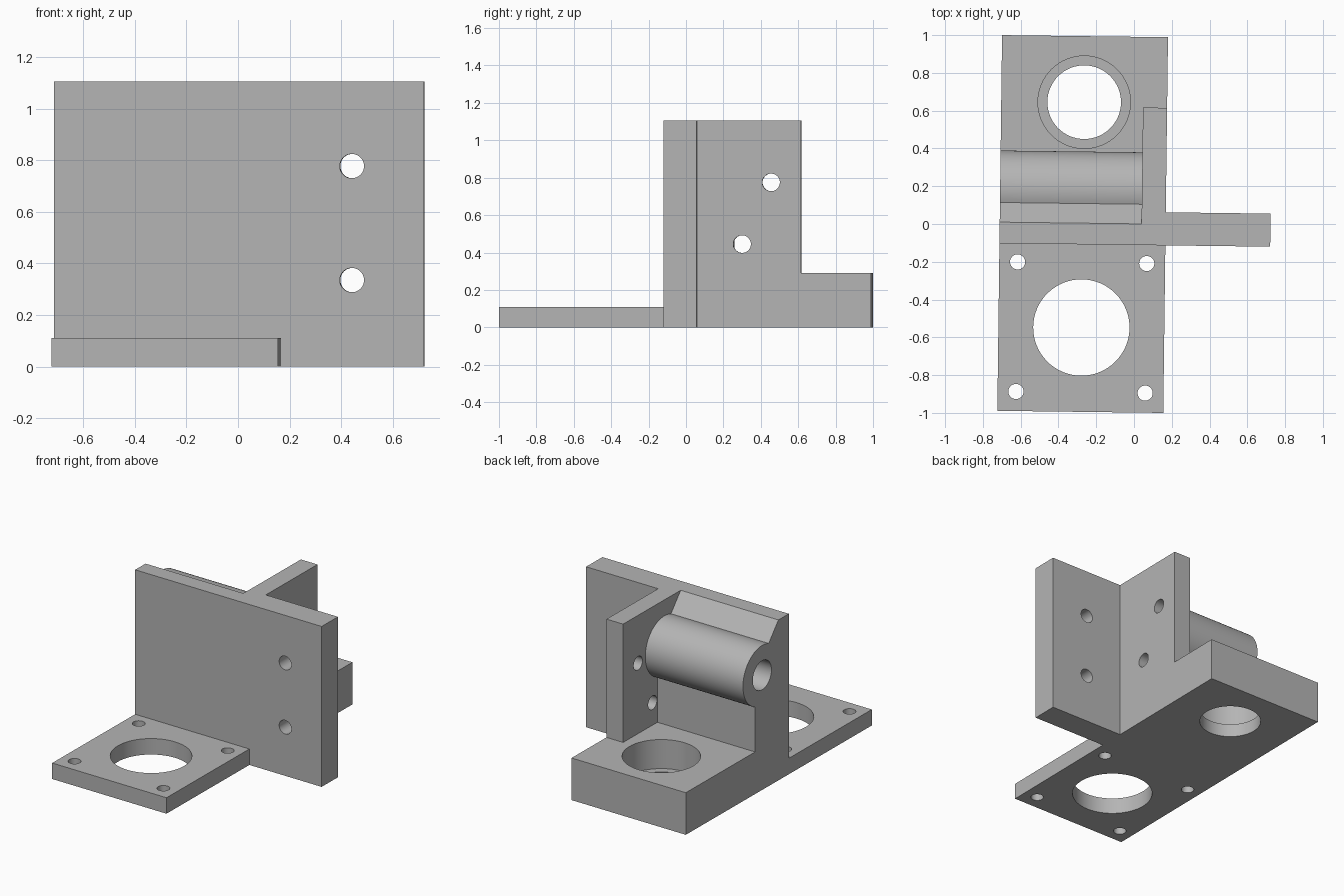
import bpy, bmesh, math
from mathutils import Matrix

if "Cube" in bpy.data.objects:
    bpy.data.objects.remove(bpy.data.objects["Cube"])

grey = bpy.data.materials.new("light_grey")
grey.diffuse_color = (0.46, 0.46, 0.46, 1)
grey.use_nodes = True
grey.node_tree.nodes["Principled BSDF"].inputs["Base Color"].default_value = grey.diffuse_color

# Main dimensions
LEFT, WALL_IN, WALL_OUT, RIGHT = -0.711, 0.04, 0.1675, 0.7225
FRONT, BACK = -0.998, 0.991
PLATE_F, PLATE_B = -0.111, 0.001
THIN, THICK, TOP = 0.11, 0.29, 1.105


def make(name, bm):
    bmesh.ops.recalc_face_normals(bm, faces=bm.faces)
    mesh = bpy.data.meshes.new(name)
    bm.to_mesh(mesh)
    bm.free()
    mesh.materials.append(grey)
    ob = bpy.data.objects.new(name, mesh)
    bpy.context.collection.objects.link(ob)
    return ob


def extrude_x(name, profile, x0, x1):
    """Side profile of (y, z) points extruded along x."""
    bm = bmesh.new()
    face = bm.faces.new([bm.verts.new((x0, y, z)) for y, z in profile])
    ext = bmesh.ops.extrude_face_region(bm, geom=[face])
    verts = [v for v in ext["geom"] if isinstance(v, bmesh.types.BMVert)]
    bmesh.ops.translate(bm, verts=verts, vec=(x1 - x0, 0, 0))
    return make(name, bm)


def rod(name, centre, radius, length, axis):
    bm = bmesh.new()
    bmesh.ops.create_cone(bm, cap_ends=True, segments=64, radius1=radius,
                          radius2=radius, depth=length)
    turn = {"X": Matrix.Rotation(math.pi / 2, 4, "Y"),
            "Y": Matrix.Rotation(math.pi / 2, 4, "X"),
            "Z": Matrix.Identity(4)}[axis]
    bm.transform(Matrix.Translation(centre) @ turn)
    return make(name, bm)


def combine(target, tool, operation):
    mod = target.modifiers.new("join", "BOOLEAN")
    mod.operation, mod.solver, mod.object = operation, "EXACT", tool
    bpy.context.view_layer.objects.active = target
    bpy.ops.object.modifier_apply(modifier=mod.name)
    bpy.data.objects.remove(tool, do_unlink=True)


# Left section: base, upright, and round pivot barrel on its web
cy, cz, r = 0.175, 0.79, 0.205
a0, a1 = math.radians(110), math.radians(-68.6)
arc = [(cy + r * math.cos(a0 + (a1 - a0) * i / 40),
        cz + r * math.sin(a0 + (a1 - a0) * i / 40)) for i in range(41)]
front_foot = [(FRONT, 0), (FRONT, THIN), (PLATE_F, THIN), (PLATE_F, TOP)]
back_foot = [(BACK, THICK), (BACK, 0)]
bracket = extrude_x("mounting_bracket",
                    front_foot + [(PLATE_B, TOP)] + arc + [(arc[-1][0], THICK)] + back_foot,
                    LEFT, 0.1)

# Side wall section and right half of the upright plate
wall = extrude_x("side_wall", front_foot + [(0.617, TOP), (0.617, THICK)] + back_foot,
                 WALL_IN, WALL_OUT)
combine(bracket, wall, "UNION")
wing = extrude_x("upright_wing", [(PLATE_F, 0), (PLATE_F, TOP), (0.064, TOP), (0.064, 0)],
                 0.1, RIGHT)
combine(bracket, wing, "UNION")

# Holes: (centre, radius, length, axis)
cx = (LEFT + WALL_OUT) / 2
holes = [((cx, 0.6415, 0.1), 0.195, 0.6, "Z"),            # base through hole
         ((cx, 0.6415, 0.29), 0.245, 0.4, "Z"),           # base counterbore
         ((cx, -0.5515, 0.05), 0.255, 0.4, "Z"),          # motor opening
         ((WALL_IN - 0.5, cy, cz), 0.1, 1.0, "X")]        # blind barrel bore
holes += [((cx + sx * 0.342, -0.5515 + sy * 0.343, 0.05), 0.04, 0.4, "Z")
          for sx in (-1, 1) for sy in (-1, 1)]
holes += [((0.443, 0, z), 0.047, 0.5, "Y") for z in (0.335, 0.777)]
holes += [((0.104, y, z), 0.047, 0.3, "X") for y, z in ((0.457, 0.775), (0.302, 0.445))]
for spec in holes:
    combine(bracket, rod("hole_cutter", *spec), "DIFFERENCE")

# Slight turn of the whole part, smooth round surfaces
bracket.rotation_euler.z = -0.0126
bpy.ops.object.select_all(action="DESELECT")
bracket.select_set(True)
bpy.context.view_layer.objects.active = bracket
bpy.ops.object.shade_smooth_by_angle(angle=math.radians(25))
